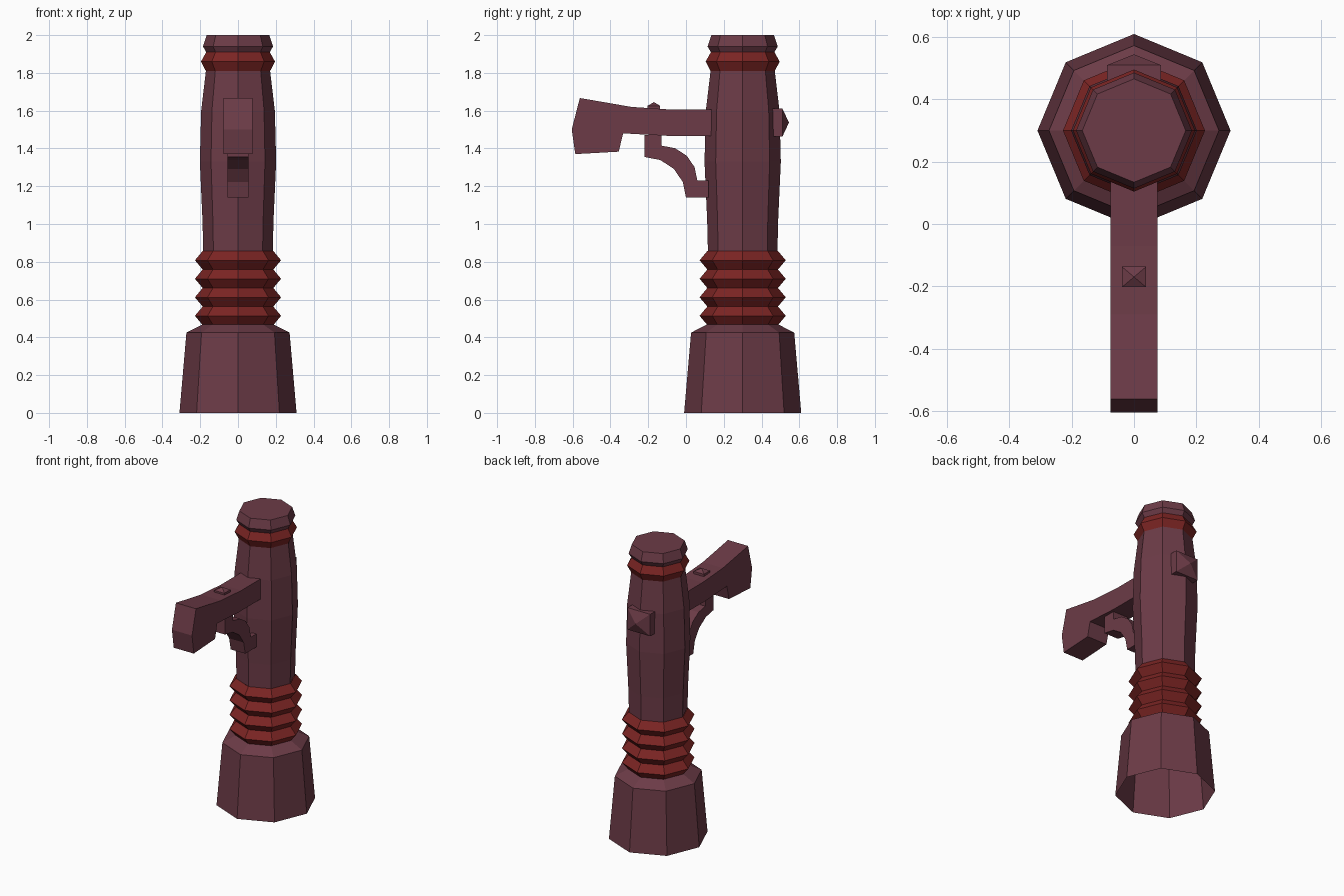
import bpy, bmesh, math

if "Cube" in bpy.data.objects:
    bpy.data.objects.remove(bpy.data.objects["Cube"])

CY = 0.3  # y of the column axis


def material(name, rgb):
    m = bpy.data.materials.new(name)
    m.diffuse_color = (*rgb, 1)
    m.use_nodes = True
    m.node_tree.nodes["Principled BSDF"].inputs["Base Color"].default_value = m.diffuse_color
    return m


PLUM = material("dark plum", (0.15, 0.044, 0.063))
RED = material("dark red", (0.2, 0.018, 0.017))


def finish(name, bm, mat):
    bmesh.ops.recalc_face_normals(bm, faces=bm.faces)
    me = bpy.data.meshes.new(name)
    bm.to_mesh(me)
    bm.free()
    me.materials.append(mat)
    ob = bpy.data.objects.new(name, me)
    bpy.context.collection.objects.link(ob)
    return ob


def octagon_lathe(name, profile, mat, cap=False):
    """Stack of octagons from (radius, z) pairs, corners on the axes."""
    bm = bmesh.new()
    rings = [[bm.verts.new((r * math.cos(i * math.pi / 4),
                            CY + r * math.sin(i * math.pi / 4), z))
              for i in range(8)] for r, z in profile]
    for a, b in zip(rings, rings[1:]):
        for i in range(8):
            j = (i + 1) % 8
            bm.faces.new((a[i], a[j], b[j], b[i]))
    if cap:
        bm.faces.new(rings[-1])
    return finish(name, bm, mat)


def extrude_side(name, pts, half, mat):
    """Side profile of (y, z) points, extruded across x."""
    bm = bmesh.new()
    left = bm.faces.new([bm.verts.new((-half, y, z)) for y, z in pts])
    ext = bmesh.ops.extrude_face_region(bm, geom=[left], use_keep_orig=True)
    for v in ext["geom"]:
        if isinstance(v, bmesh.types.BMVert):
            v.co.x = half
    return finish(name, bm, mat)


def pointed_stud(name, base, shoulder, tip, mat):
    """Square stud: base ring, shoulder ring and a tip."""
    bm = bmesh.new()
    a = [bm.verts.new(p) for p in base]
    b = [bm.verts.new(p) for p in shoulder]
    t = bm.verts.new(tip)
    bm.faces.new(a)
    for i in range(4):
        j = (i + 1) % 4
        bm.faces.new((a[i], a[j], b[j], b[i]))
        bm.faces.new((b[i], b[j], t))
    return finish(name, bm, mat)


# Column: flared open foot, pleated grip, swollen shaft, collar, cap
octagon_lathe("foot", [(0.31, 0), (0.273, 0.425), (0.185, 0.47)], PLUM)
pleats = [(0.228 if i % 2 else 0.187, 0.465 + 0.049 * i) for i in range(9)]
octagon_lathe("pleated_grip", pleats, RED)
octagon_lathe("shaft", [(0.184, 0.855), (0.188, 1.02), (0.202, 1.33),
                        (0.195, 1.6), (0.17, 1.81)], PLUM)
octagon_lathe("collar", [(0.17, 1.81), (0.196, 1.86), (0.168, 1.91)], RED)
octagon_lathe("cap", [(0.168, 1.91), (0.186, 1.94), (0.166, 2.0)], PLUM, True)

# Lever arm with heavy end
extrude_side("lever", [(0.135, 1.605), (-0.07, 1.605), (-0.29, 1.62),
                       (-0.562, 1.667), (-0.605, 1.5), (-0.586, 1.37),
                       (-0.356, 1.383), (-0.333, 1.48), (-0.1, 1.467),
                       (0.135, 1.467)], 0.076, PLUM)

# Curved brace under the lever: two quarter arcs with end pads
lower = [(-0.22 + 0.22 * math.sin(a), 1.14 + 0.215 * math.cos(a))
         for a in [i * math.pi / 8 for i in range(5)]]
upper = [(-0.13 + 0.19 * math.sin(a), 1.23 + 0.185 * math.cos(a))
         for a in [i * math.pi / 8 for i in range(4, -1, -1)]]
extrude_side("brace", [(-0.22, 1.47)] + lower
             + [(0.12, 1.14), (0.12, 1.23)] + upper + [(-0.13, 1.47)],
             0.055, PLUM)

# Studs: small on the lever, larger on the back of the shaft
SQ = [(-1, -1), (1, -1), (1, 1), (-1, 1)]
pointed_stud("lever_stud",
             [(0.039 * a, -0.17 + 0.033 * b, 1.6) for a, b in SQ],
             [(0.039 * a, -0.17 + 0.033 * b, 1.626) for a, b in SQ],
             (0, -0.17, 1.645), PLUM)
pointed_stud("back_stud",
             [(0.086 * a, 0.458, 1.537 + 0.075 * b) for a, b in SQ],
             [(0.086 * a, 0.51, 1.537 + 0.075 * b) for a, b in SQ],
             (0, 0.545, 1.537), PLUM)
